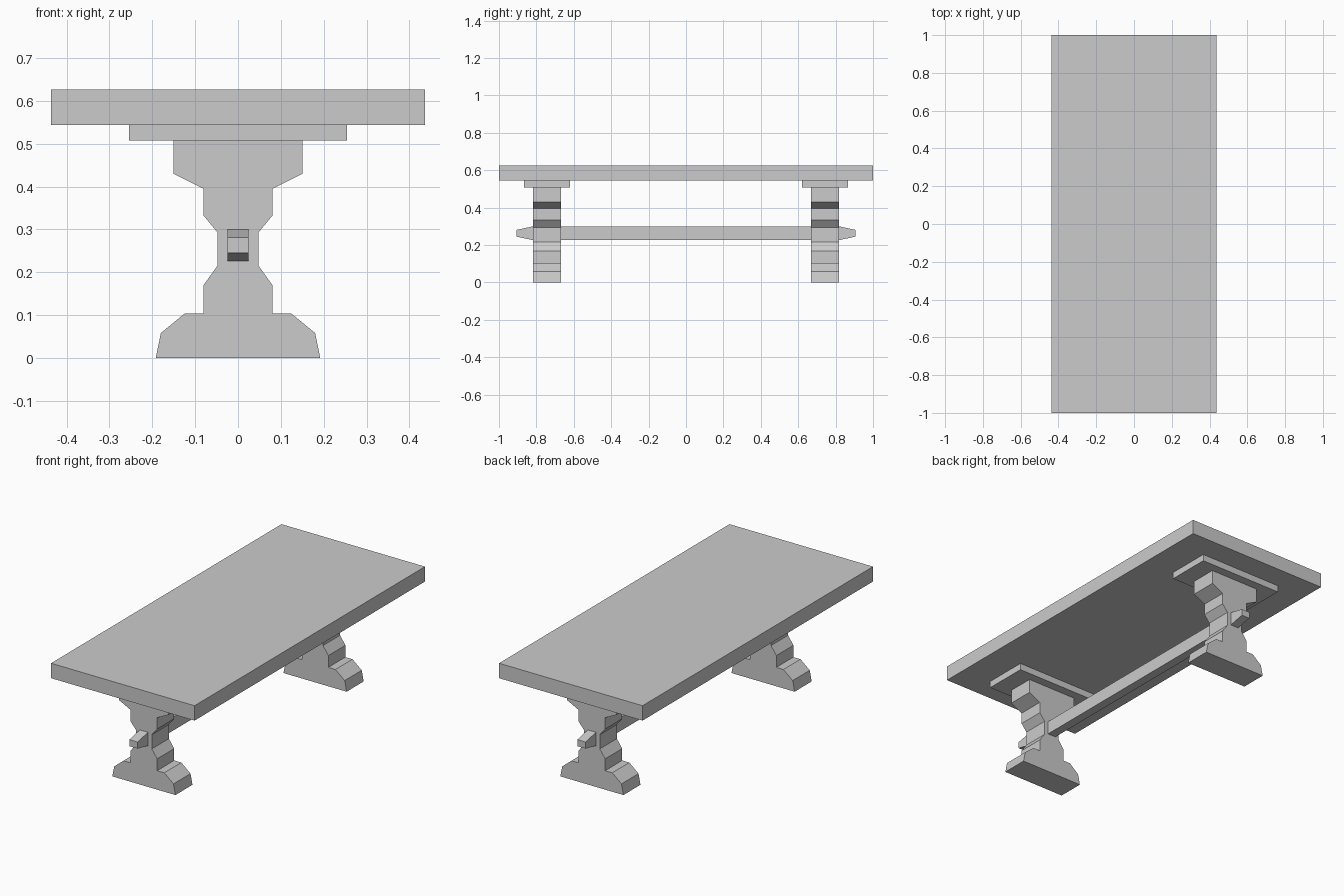
import bpy

if "Cube" in bpy.data.objects:
    bpy.data.objects.remove(bpy.data.objects["Cube"])


def prism(name, profile, axis, lo, hi):
    """Extrude a closed 2D profile along x (points are y,z) or y (points are x,z)."""
    n = len(profile)
    place = (lambda p, d: (d, p[0], p[1])) if axis == 'x' else (lambda p, d: (p[0], d, p[1]))
    verts = [place(p, d) for d in (lo, hi) for p in profile]
    faces = [tuple(range(n)), tuple(reversed(range(n, 2 * n)))]
    faces += [(i, i + n, (i + 1) % n + n, (i + 1) % n) for i in range(n)]
    if axis == 'x':
        faces = [f[::-1] for f in faces]
    mesh = bpy.data.meshes.new(name)
    mesh.from_pydata(verts, [], faces)
    obj = bpy.data.objects.new(name, mesh)
    bpy.context.collection.objects.link(obj)
    return obj


def mirrored(half):
    """Complete a right-hand outline (bottom to top) with its mirror image."""
    return half + [(-x, z) for x, z in reversed(half)]


# Table top
prism("table_top", mirrored([(0.436, 0.544), (0.436, 0.626)]), 'y', -1.0, 1.0)

# Trestle legs with the cleats under the top
leg_half = [(0.192, 0), (0.18, 0.058), (0.124, 0.104), (0.081, 0.104),
            (0.081, 0.169), (0.048, 0.215), (0.048, 0.293), (0.081, 0.333),
            (0.081, 0.395), (0.151, 0.43), (0.151, 0.507)]
cleat_half = [(0.254, 0.507), (0.254, 0.544)]
for side, y in (("front", -0.743), ("back", 0.743)):
    prism(side + "_leg", mirrored(leg_half), 'y', y - 0.074, y + 0.074)
    prism(side + "_cleat", mirrored(cleat_half), 'y', y - 0.123, y + 0.123)

# Stretcher passing through both legs, with tapered ends
stretcher_half = [(0.817, 0.226), (0.907, 0.245), (0.907, 0.281), (0.817, 0.300)]
prism("stretcher", mirrored(stretcher_half), 'x', -0.025, 0.025)
